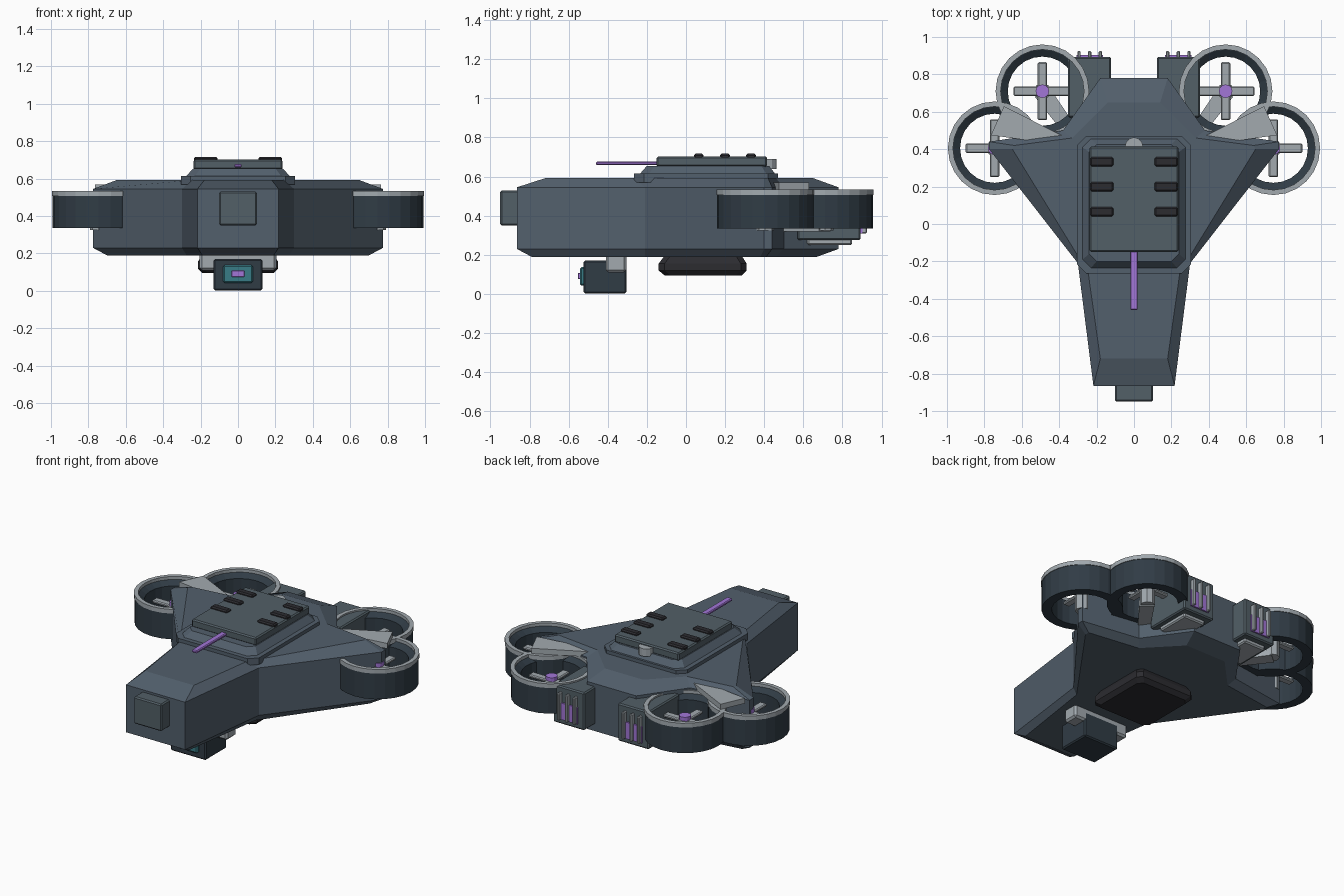
import bpy, bmesh, math
from mathutils import Vector

if "Cube" in bpy.data.objects:
    bpy.data.objects.remove(bpy.data.objects["Cube"])


def mat(name, r, g, b):
    m = bpy.data.materials.new(name)
    m.diffuse_color = (r, g, b, 1)
    m.use_nodes = True
    m.node_tree.nodes["Principled BSDF"].inputs["Base Color"].default_value = m.diffuse_color
    return m


SLATE = mat("slate", 0.085, 0.115, 0.15)
PANEL = mat("panel", 0.085, 0.115, 0.135)
NAVY = mat("navy", 0.03, 0.045, 0.06)
BLACK = mat("black", 0.025, 0.025, 0.03)
METAL = mat("metal", 0.36, 0.40, 0.43)
PURPLE = mat("purple", 0.36, 0.18, 0.68)
TEAL = mat("teal", 0.04, 0.2, 0.24)


def finish(name, bm, material, bevel=0):
    bmesh.ops.recalc_face_normals(bm, faces=bm.faces)
    me = bpy.data.meshes.new(name)
    bm.to_mesh(me)
    bm.free()
    me.materials.append(material)
    ob = bpy.data.objects.new(name, me)
    bpy.context.collection.objects.link(ob)
    if bevel:
        b = ob.modifiers.new("bevel", 'BEVEL')
        b.width, b.segments = bevel, 1
    return ob


def loft(name, layers, material):
    """Stack of (outline, z) layers joined by side walls and capped."""
    bm = bmesh.new()
    rings = [[bm.verts.new((x, y, z)) for x, y in pts] for pts, z in layers]
    n = len(rings[0])
    for a, b in zip(rings, rings[1:]):
        for i in range(n):
            j = (i + 1) % n
            bm.faces.new((a[i], a[j], b[j], b[i]))
    bm.faces.new(rings[0])
    bm.faces.new(rings[-1])
    return finish(name, bm, material)


def box(name, x, y, z, material, bevel=0.008):
    bm = bmesh.new()
    bmesh.ops.create_cube(bm, size=1)
    for v in bm.verts:
        v.co = Vector([(r[0] + r[1]) / 2 + c * (r[1] - r[0]) for r, c in zip((x, y, z), v.co)])
    return finish(name, bm, material, bevel)


def tube(name, cx, cy, profile, material, n=24):
    """Closed (radius, z) profile revolved around a vertical axis."""
    bm = bmesh.new()
    rings = [[bm.verts.new((cx + r * math.cos(2 * math.pi * i / n),
                            cy + r * math.sin(2 * math.pi * i / n), z)) for r, z in profile]
             for i in range(n)]
    m = len(profile)
    for i in range(n):
        a, b = rings[i], rings[(i + 1) % n]
        for k in range(m):
            bm.faces.new((a[k], b[k], b[(k + 1) % m], a[(k + 1) % m]))
    return finish(name, bm, material)


def cyl(name, cx, cy, z0, z1, r, material, n=12):
    pts = [(cx + r * math.cos(2 * math.pi * i / n), cy + r * math.sin(2 * math.pi * i / n))
           for i in range(n)]
    return loft(name, [(pts, z0), (pts, z1)], material)


def sym(half):
    return half + [(-x, y) for x, y in reversed(half)]


def octagon(w, y0, y1, c):
    return sym([(w - c, y0), (w, y0 + c), (w, y1 - c), (w - c, y1)])


# Hull: chamfered Y-shaped slab
outer = sym([(0.217, -0.865), (0.30, -0.21), (0.775, 0.40), (0.775, 0.44), (0.38, 0.50), (0.18, 0.78)])
upper = sym([(0.18, -0.72), (0.245, -0.26), (0.65, 0.40), (0.64, 0.42), (0.33, 0.46), (0.14, 0.65)])
lower = sym([(0.19, -0.79), (0.275, -0.21), (0.70, 0.38), (0.70, 0.41), (0.35, 0.46), (0.15, 0.67)])
loft("hull", [(lower, 0.19), (outer, 0.23), (outer, 0.545), (upper, 0.592)], SLATE)
box("nose_block", (-0.102, 0.102), (-0.95, -0.85), (0.35, 0.53), PANEL)

# Raised deck with hatch and vents
wide = octagon(0.305, -0.265, 0.47, 0.05)
loft("deck_base", [(wide, 0.57), (wide, 0.615)], SLATE)
loft("deck_slope", [(octagon(0.275, -0.235, 0.455, 0.045), 0.615),
                    (octagon(0.24, -0.20, 0.425, 0.04), 0.655)], SLATE)
box("deck_hatch", (-0.237, 0.237), (-0.15, 0.415), (0.65, 0.703), PANEL)
for s in (-1, 1):
    for y in (0.065, 0.2, 0.333):
        box("deck_vent", (s * 0.172 - 0.062, s * 0.172 + 0.062), (y - 0.025, y + 0.025),
            (0.69, 0.717), BLACK)
box("antenna", (-0.02, 0.02), (-0.46, -0.14), (0.659, 0.677), PURPLE, 0.005)
cyl("rear_beacon", 0, 0.415, 0.64, 0.69, 0.048, METAL)

# Camera pod and belly pad
box("camera_bracket", (-0.205, 0.205), (-0.41, -0.305), (0.11, 0.20), METAL, 0.012)
box("camera_body", (-0.13, 0.13), (-0.525, -0.305), (0.003, 0.17), NAVY)
box("camera_lens", (-0.08, 0.08), (-0.543, -0.51), (0.042, 0.137), TEAL)
box("lens_core", (-0.035, 0.035), (-0.553, -0.53), (0.075, 0.108), PURPLE, 0.003)
pad, pad_in = octagon(0.215, -0.14, 0.31, 0.03), octagon(0.19, -0.11, 0.285, 0.03)
loft("belly_pad", [(pad_in, 0.095), (pad, 0.12), (pad, 0.155), (pad_in, 0.195)], BLACK)

# Ducted fans
for s in (-1, 1):
    for fx, fy in ((0.49, 0.71), (0.745, 0.405)):
        x = s * fx
        tube("fan_duct", x, fy, [(0.246, 0.335), (0.246, 0.515), (0.222, 0.515),
                                 (0.185, 0.49), (0.185, 0.335)], NAVY)
        tube("fan_rim", x, fy, [(0.25, 0.507), (0.25, 0.535), (0.223, 0.535), (0.223, 0.507)], METAL)
        box("fan_blade", (x - 0.155, x + 0.155), (fy - 0.025, fy + 0.025), (0.43, 0.45), METAL, 0.006)
        box("fan_blade", (x - 0.025, x + 0.025), (fy - 0.155, fy + 0.155), (0.43, 0.45), METAL, 0.006)
        cyl("fan_hub", x, fy, 0.42, 0.475, 0.036, PURPLE)
        cyl("fan_motor", x, fy, 0.325, 0.435, 0.045, METAL, 8)
    # Support arm and wing-tip plate
    arm = [(0.33, 0.55), (0.38, 0.49), (0.53, 0.68), (0.46, 0.74)]
    plate = [(0.35, 0.455), (0.55, 0.445), (0.765, 0.475), (0.695, 0.63)]
    arm, plate = ([(s * a, b) for a, b in p] for p in (arm, plate))
    loft("fan_arm", [(arm, 0.32), (arm, 0.36)], METAL)
    loft("wing_plate", [(plate, 0.535), (plate, 0.57)], METAL)
    # Rear exhaust box with glowing panel and fins
    c = s * 0.237
    box("exhaust_box", (c - 0.115, c + 0.115), (0.57, 0.893), (0.275, 0.525), PANEL)
    box("exhaust_foot", (c - 0.08, c + 0.08), (0.62, 0.85), (0.25, 0.285), METAL)
    box("exhaust_glow", (c - 0.07, c + 0.07), (0.88, 0.903), (0.31, 0.42), PURPLE, 0)
    for d in (-0.057, 0, 0.057):
        box("exhaust_fin", (c + d - 0.009, c + d + 0.009), (0.885, 0.925), (0.31, 0.49), METAL, 0.005)
